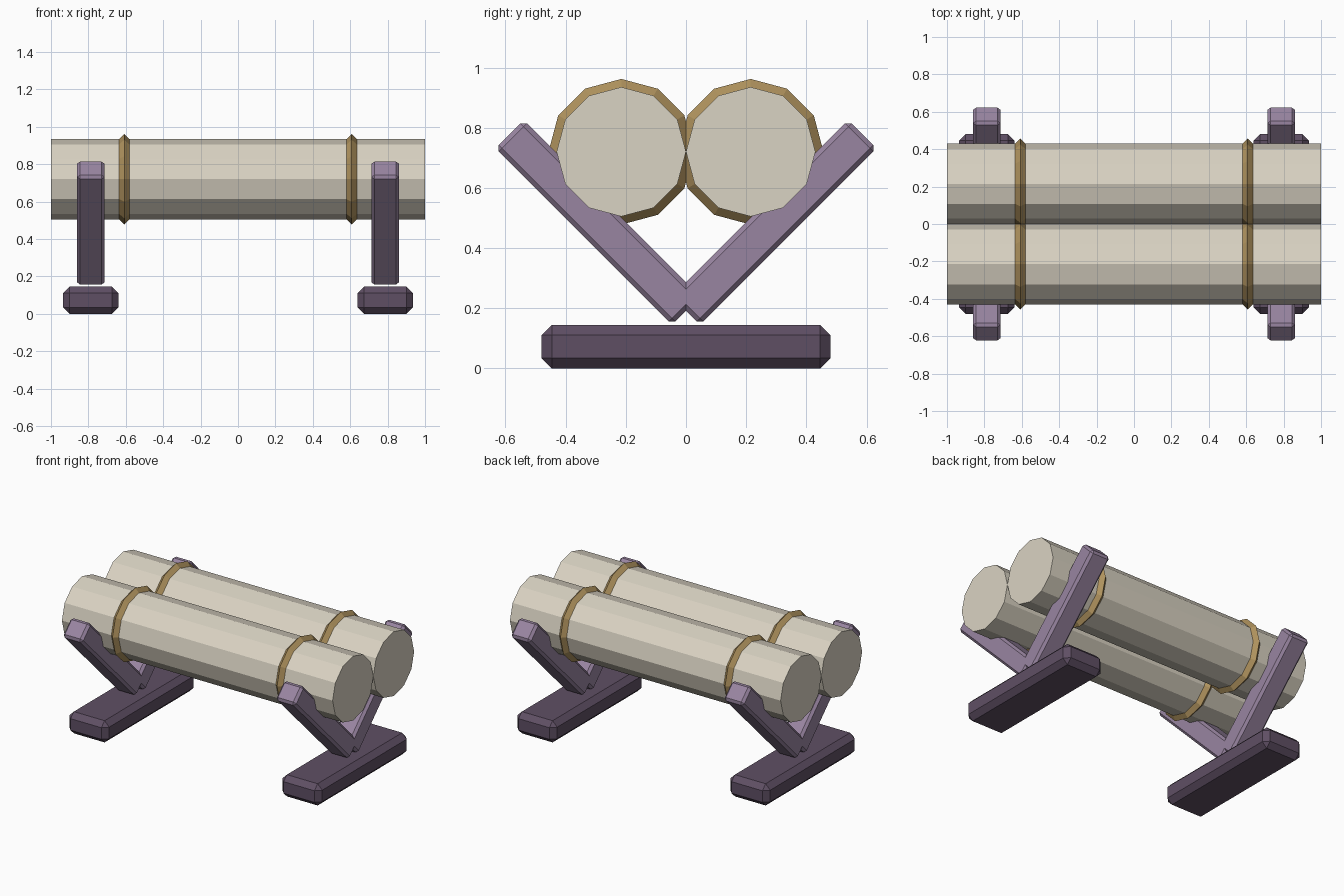
import bpy
import math
from mathutils import Vector

cube = bpy.data.objects.get("Cube")
if cube:
    bpy.data.objects.remove(cube, do_unlink=True)


def linear(c):
    c /= 255
    return c / 12.92 if c <= 0.04045 else ((c + 0.055) / 1.055) ** 2.4


def material(name, *rgb):
    colour = (*[linear(c) for c in rgb], 1)
    mat = bpy.data.materials.new(name)
    mat.use_nodes = True
    mat.diffuse_color = colour
    bsdf = mat.node_tree.nodes["Principled BSDF"]
    bsdf.inputs["Base Color"].default_value = colour
    bsdf.inputs["Roughness"].default_value = 0.8
    return mat


CREAM = material("cream", 218, 211, 195)
BRASS = material("brass", 176, 147, 94)
PURPLE = material("light purple", 153, 133, 161)
DARK = material("dark purple", 95, 79, 100)


def finish(name, mat):
    obj = bpy.context.object
    obj.name = obj.data.name = name
    obj.data.materials.append(mat)
    return obj


def bevelled_box(name, mat, centre, size, bevel, tilt=0):
    bpy.ops.mesh.primitive_cube_add(size=1, location=centre)
    obj = finish(name, mat)
    obj.scale = size
    bpy.ops.object.transform_apply(location=False, rotation=False, scale=True)
    obj.rotation_euler.x = tilt
    mod = obj.modifiers.new("chamfer", 'BEVEL')
    mod.width = bevel
    mod.segments = 1
    mod.limit_method = 'ANGLE'


RADIUS, AXIS_Z = 0.215, 0.72
STAND_X, BAND_X = 0.787, 0.608
QUARTER = math.pi / 2

# Two horizontal logs, each with a pair of bands
for row, y in (("front", -RADIUS), ("back", RADIUS)):
    bpy.ops.mesh.primitive_cylinder_add(vertices=12, radius=RADIUS, depth=2,
                                        location=(0, y, AXIS_Z),
                                        rotation=(0, QUARTER, 0))
    finish(row + "_log", CREAM)
    for side, s in (("right", -1), ("left", 1)):
        bpy.ops.mesh.primitive_torus_add(major_segments=12, minor_segments=4,
                                         major_radius=RADIUS, minor_radius=0.027,
                                         location=(s * BAND_X, y, AXIS_Z),
                                         rotation=(0, QUARTER, 0))
        finish(f"{row}_{side}_band", BRASS)

# Two stands: a foot and a V of two tilted arms
for side, s in (("right", -1), ("left", 1)):
    x = s * STAND_X
    bevelled_box(side + "_foot", DARK, (x, 0, 0.0725), (0.295, 0.96, 0.145), 0.034)
    for row, d in (("front", -1), ("back", 1)):
        low = Vector((x, 0, 0.191))
        high = Vector((x, d * 0.586, 0.779))
        bevelled_box(f"{side}_{row}_arm", PURPLE, (low + high) / 2,
                     (0.145, (high - low).length, 0.133), 0.016, d * math.pi / 4)
